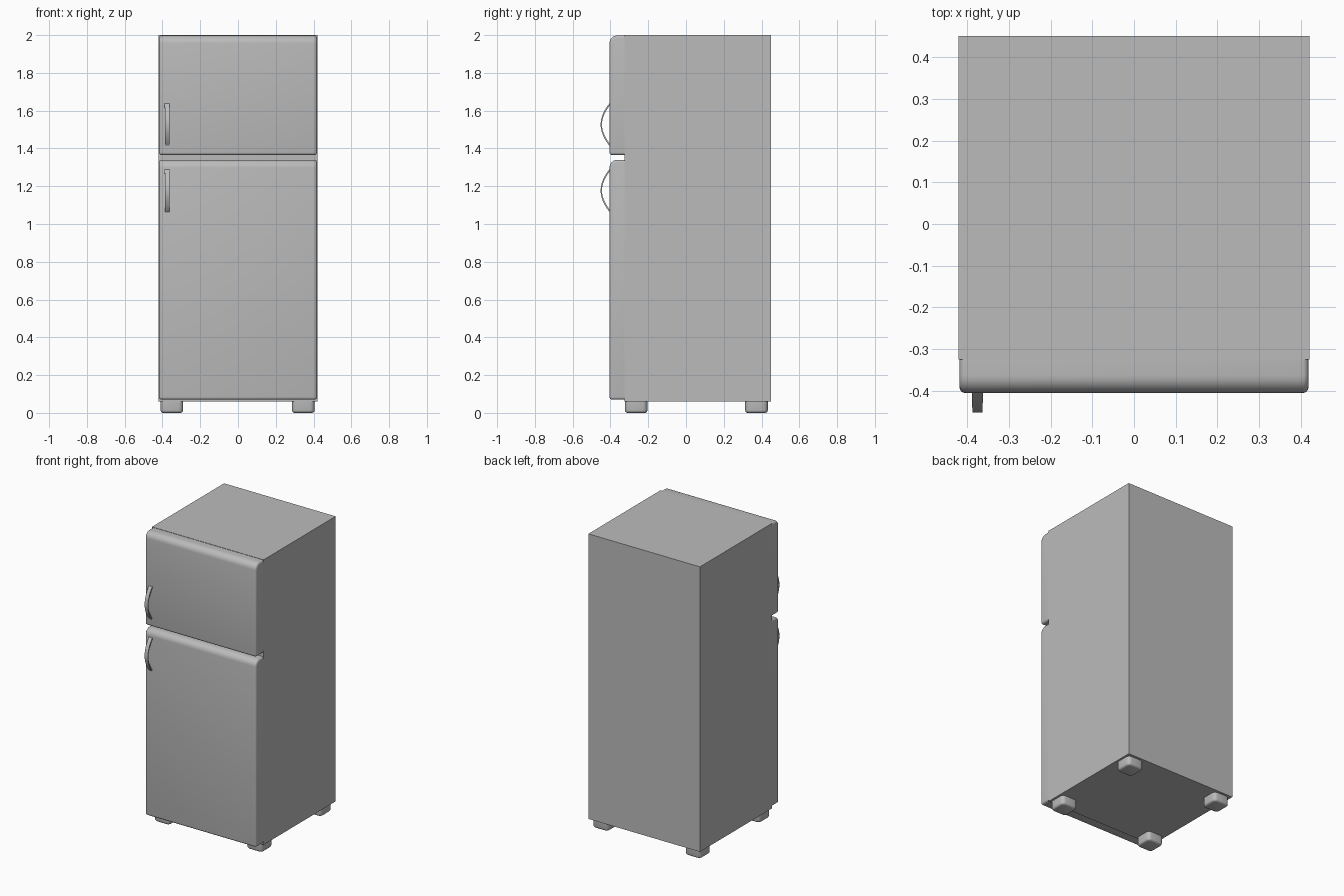
import bpy, bmesh, math
from mathutils import Matrix

if "Cube" in bpy.data.objects:
    bpy.data.objects.remove(bpy.data.objects["Cube"], do_unlink=True)

# One enamel grey for everything
grey = bpy.data.materials.new("appliance_grey")
grey.use_nodes = True
colour = (0.5, 0.5, 0.5, 1)
grey.diffuse_color = colour
grey.node_tree.nodes["Principled BSDF"].inputs["Base Color"].default_value = colour


def finish(name, bm, smooth=True):
    bmesh.ops.recalc_face_normals(bm, faces=bm.faces)
    mesh = bpy.data.meshes.new(name)
    bm.to_mesh(mesh)
    bm.free()
    mesh.materials.append(grey)
    obj = bpy.data.objects.new(name, mesh)
    bpy.context.collection.objects.link(obj)
    if smooth:
        bpy.ops.object.select_all(action="DESELECT")
        obj.select_set(True)
        bpy.context.view_layer.objects.active = obj
        bpy.ops.object.shade_smooth_by_angle(angle=math.radians(35))
    return obj


def box(x, y, z):
    """Box from (low, high) pairs."""
    bm = bmesh.new()
    spans = (x, y, z)
    centre = [(a + b) / 2 for a, b in spans]
    size = [b - a for a, b in spans]
    matrix = Matrix.Translation(centre) @ Matrix.Diagonal(size + [1])
    bmesh.ops.create_cube(bm, size=1, matrix=matrix)
    return bm


def round_edges(bm, test, radius, segments):
    edges = [e for e in bm.edges if test(e)]
    bmesh.ops.bevel(bm, geom=edges, offset=radius, segments=segments,
                    profile=0.5, affect="EDGES", clamp_overlap=True)


def on(edge, axis, value):
    return all(abs(v.co[axis] - value) < 1e-4 for v in edge.verts)


# Cabinet
finish("cabinet", box((-0.42, 0.42), (-0.325, 0.45), (0.06, 2)), smooth=False)

# Doors: broad round on the upper front edge, tight round on the sides and bottom
W, FRONT, BACK = 0.418, -0.405, -0.325


def door(name, low, high):
    bm = box((-W, W), (FRONT, BACK), (low, high))
    round_edges(bm, lambda e: on(e, 1, FRONT) and on(e, 2, high), 0.042, 6)
    round_edges(bm, lambda e: not on(e, 1, BACK) and (
        on(e, 0, W) or on(e, 0, -W) or (on(e, 1, FRONT) and on(e, 2, low))),
        0.014, 4)
    finish(name, bm)


door("freezer_door", 1.365, 1.998)
door("fridge_door", 0.07, 1.34)


# Bowed strap handles on the model's right side
def handle(name, low, high, steps=16):
    bm = bmesh.new()
    rows = []
    thick = 0.007
    for i in range(steps + 1):
        t = i / steps
        z = low + (high - low) * t
        bow = FRONT + 0.004 - 0.051 * math.sin(math.pi * t) ** 0.85
        half = 0.011 + 0.002 * t
        ring = [(-half, 0), (half, 0), (half, thick), (-half, thick)]
        slope = math.cos(math.pi * t) * 0.7
        rows.append([bm.verts.new((-0.375 + dx, bow + d, z + d * slope))
                     for dx, d in ring])
    for a, b in zip(rows, rows[1:]):
        for k in range(4):
            n = (k + 1) % 4
            bm.faces.new((a[k], a[n], b[n], b[k]))
    bm.faces.new(rows[0])
    bm.faces.new(rows[-1])
    finish(name, bm)


handle("freezer_handle", 1.41, 1.643)
handle("fridge_handle", 1.06, 1.294)

# Rounded feet
for side, x in (("right", -0.35), ("left", 0.346)):
    for end, y in (("front", -0.264), ("back", 0.373)):
        bm = box((x - 0.06, x + 0.06), (y - 0.06, y + 0.06), (0, 0.065))
        round_edges(bm, lambda e: abs(e.verts[0].co.z - e.verts[1].co.z) > 0.01,
                    0.025, 4)
        round_edges(bm, lambda e: on(e, 2, 0), 0.014, 3)
        finish(f"{end}_{side}_foot", bm)
